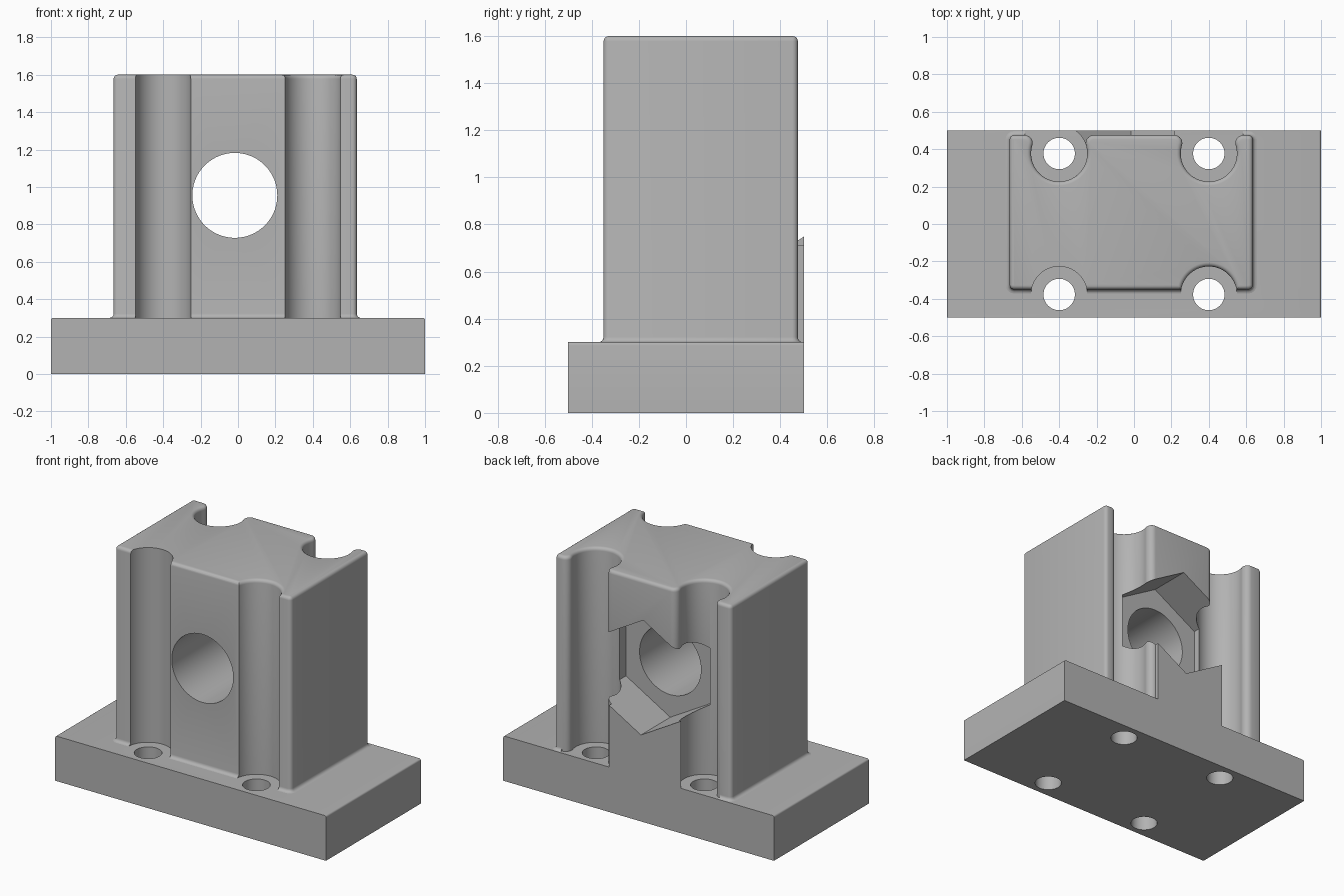
import bpy
from math import cos, sin, pi, atan2, sqrt, radians

cube = bpy.data.objects.get("Cube")
if cube:
    bpy.data.objects.remove(cube, do_unlink=True)

grey = bpy.data.materials.new("machined_grey")
grey.use_nodes = True
COLOR = (0.45, 0.45, 0.45, 1)
grey.diffuse_color = COLOR
grey.node_tree.nodes["Principled BSDF"].inputs["Base Color"].default_value = COLOR


def loft(name, rings):
    """Closed solid through rings of equal length."""
    n = len(rings[0])
    verts = [p for ring in rings for p in ring]
    faces = [tuple(reversed(range(n))), tuple(range(len(verts) - n, len(verts)))]
    for k in range(len(rings) - 1):
        for i in range(n):
            a, b = k * n + i, k * n + (i + 1) % n
            faces.append((a, b, b + n, a + n))
    mesh = bpy.data.meshes.new(name)
    mesh.from_pydata(verts, [], faces)
    mesh.materials.append(grey)
    ob = bpy.data.objects.new(name, mesh)
    bpy.context.collection.objects.link(ob)
    return ob


def prism_z(name, outline, lo, hi):
    return loft(name, [[(x, y, z) for x, y in outline] for z in (lo, hi)])


def prism_y(name, outline, lo, hi):
    return loft(name, [[(x, y, z) for x, z in outline] for y in (hi, lo)])


def arc(cx, cy, r, a0, a1, n):
    return [(cx + r * cos(a0 + (a1 - a0) * i / n), cy + r * sin(a0 + (a1 - a0) * i / n))
            for i in range(n + 1)]


def circle(cx, cy, r, n=64, turn=0.0):
    return arc(cx, cy, r, turn, turn + 2 * pi, n)[:-1]


def rounded_rect(cx, cy, hx, hy, r):
    pts = []
    for k, (sx, sy) in enumerate([(1, 1), (-1, 1), (-1, -1), (1, -1)]):
        pts += arc(cx + sx * (hx - r), cy + sy * (hy - r), r, k * pi / 2, (k + 1) * pi / 2, 4)
    return pts


def combine(target, tool, operation="DIFFERENCE"):
    mod = target.modifiers.new("combine", "BOOLEAN")
    mod.operation, mod.solver, mod.object = operation, "EXACT", tool
    bpy.context.view_layer.objects.active = target
    bpy.ops.object.modifier_apply(modifier=mod.name)
    bpy.data.objects.remove(tool, do_unlink=True)


def smooth(ob):
    bpy.ops.object.select_all(action="DESELECT")
    ob.select_set(True)
    bpy.context.view_layer.objects.active = ob
    bpy.ops.object.shade_smooth_by_angle(angle=radians(32))


HOLE_X, HOLE_Y, CHANNEL_R = 0.4, 0.377, 0.15
BACK, BORE_X, BORE_Z = 0.475, -0.017, 0.955

# Base plate with eased end edges and four bolt holes
ease = 0.012
profile = [(-1, 0), (1, 0)]
profile += arc(1 - ease, 0.3 - ease, ease, 0, pi / 2, 4)
profile += arc(-1 + ease, 0.3 - ease, ease, pi / 2, pi, 4)
base = prism_y("base_plate", profile, -0.5, 0.5)
for sx in (-1, 1):
    for sy in (-1, 1):
        combine(base, prism_z("bolt_hole", circle(sx * HOLE_X, sy * HOLE_Y, 0.084, 48), -0.1, 0.4))

# Column block with a small foot fillet and rounded top edge
r = 0.022
steps = [(r - r * sin(a), 0.3 + r - r * cos(a)) for a in (0, pi / 8, pi / 4, 3 * pi / 8, pi / 2)]
steps += [(r * cos(a) - r, 1.6 - r + r * sin(a)) for a in (0, pi / 8, pi / 4, 3 * pi / 8, pi / 2)]
column = loft("column_block", [
    [(x, y, z) for x, y in rounded_rect(-0.015, 0.0625, 0.65 + o, 0.4125 + o, 0.024 + o)]
    for o, z in steps])

# Front bolt channels with sharp lips, the +x one eased at the top
for sx in (-1, 1):
    flare = r if sx > 0 else 0
    rings = [(0, 0.2), (0, 1.6 - r)]
    rings += [(flare * (1 - cos(a)), 1.6 - r + r * sin(a)) for a in (pi / 8, pi / 4, 3 * pi / 8, pi / 2)]
    rings.append((flare, 1.7))
    combine(column, loft("front_channel", [
        [(x, y, z) for x, y in circle(sx * HOLE_X, -HOLE_Y, CHANNEL_R + o)] for o, z in rings]))


def back_channel(cx, grow):
    """Channel outline whose lips roll out onto the back face."""
    f, R = 0.042 - grow, CHANNEL_R + grow
    fy = BACK - 0.042
    dx = sqrt((R + f) ** 2 - (fy - HOLE_Y) ** 2)
    t = atan2(fy - HOLE_Y, dx)
    pts = [(cx - dx, 0.7), (cx - dx, fy + f)]
    pts += arc(cx - dx, fy, f, pi / 2, t * -1, 8)[1:]
    pts += arc(cx, HOLE_Y, R, pi - t, 2 * pi + t, 40)[1:]
    pts += arc(cx + dx, fy, f, pi + t, pi / 2, 8)[1:]
    return pts + [(cx + dx, 0.7)]


# Back bolt channels with rolled lips
for sx in (-1, 1):
    rings = [(0, 0.2), (0, 1.6 - r)]
    rings += [(r * (1 - cos(a)), 1.6 - r + r * sin(a)) for a in (pi / 8, pi / 4, 3 * pi / 8, pi / 2)]
    rings.append((r, 1.7))
    combine(column, loft("back_channel", [
        [(x, y, z) for x, y in back_channel(sx * HOLE_X, o)] for o, z in rings]))

# Raised wall under the nut pocket, flush with the back of the base
wall = prism_z("pocket_wall", [(-0.34, 0.25), (0.218, 0.25), (0.218, 0.5), (-0.34, 0.5)], 0.29, 0.755)
for sx in (-1, 1):
    combine(wall, prism_z("wall_relief", circle(sx * HOLE_X, HOLE_Y, CHANNEL_R), 0.2, 1.0))
combine(column, wall, "UNION")

# Hexagonal nut pocket and the through bore
combine(column, prism_y("nut_pocket", circle(BORE_X, BORE_Z, 0.378, 6, pi / 2), 0.19, 0.7))
combine(column, prism_y("bore", circle(BORE_X, BORE_Z, 0.227, 96), -0.7, 0.7))

for part in (base, column):
    smooth(part)
